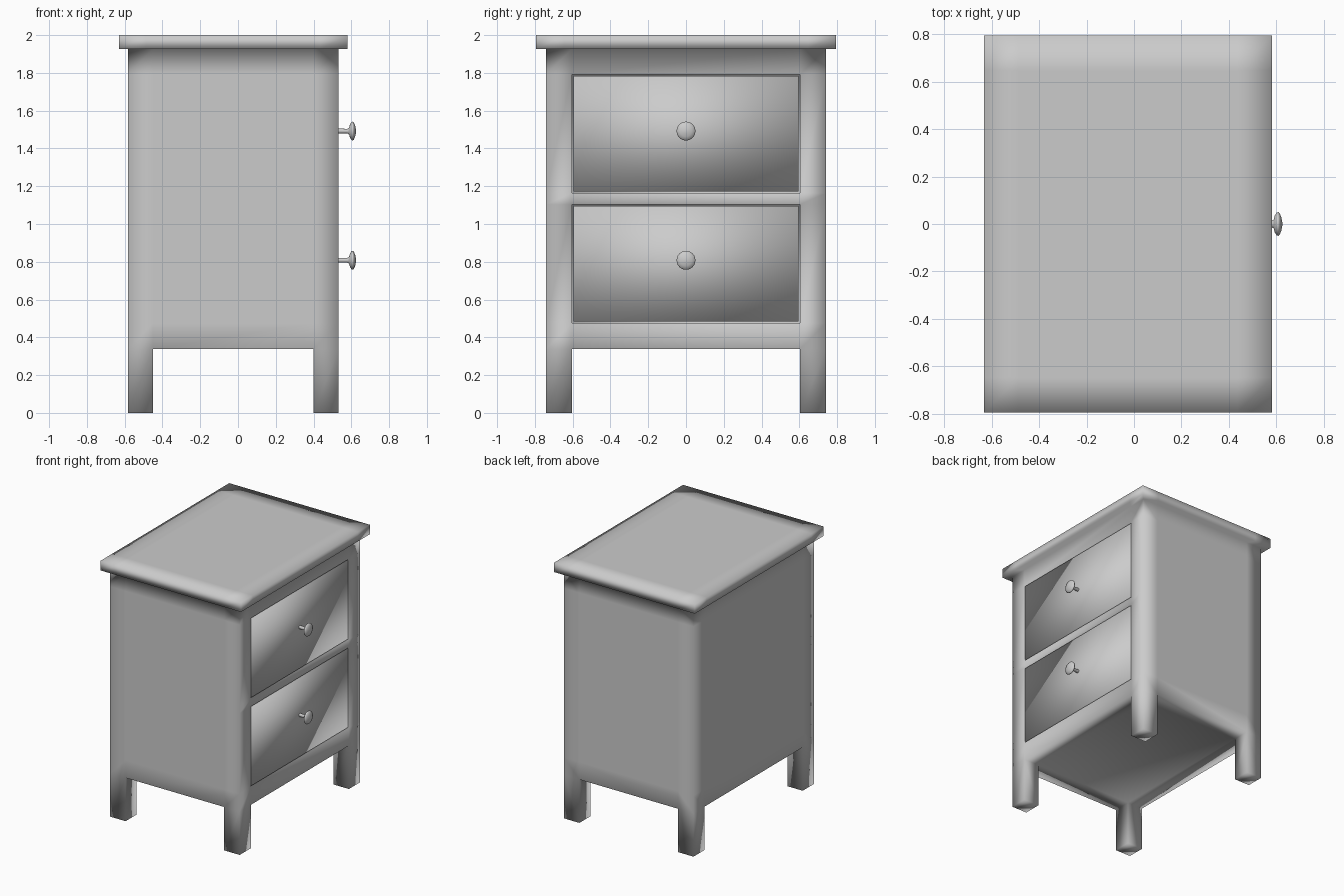
import bpy, bmesh
from math import radians
from mathutils import Matrix, Vector

if "Cube" in bpy.data.objects:
    bpy.data.objects.remove(bpy.data.objects["Cube"])

CX = -0.025  # cabinet centre in x; the knobs stick out on the +x side
XS = [CX - 0.558, CX - 0.425, CX + 0.425, CX + 0.558]
YS = [-0.741, -0.604, 0.604, 0.741]
ZS = [0, 0.338, 0.476, 1.103, 1.164, 1.792, 1.926]
TOP_Z, GAP = 2.0, 0.008
DRAWER_ROWS = (2, 4)


def finish(bm, name):
    bmesh.ops.recalc_face_normals(bm, faces=bm.faces)
    for f in bm.faces:
        f.smooth = True
    mesh = bpy.data.meshes.new(name)
    bm.to_mesh(mesh)
    bm.free()
    obj = bpy.data.objects.new(name, mesh)
    bpy.context.collection.objects.link(obj)
    return obj


def filled(i, j, k):
    """Is this grid cell solid wood?"""
    if not (0 <= i < 3 and 0 <= j < 3 and 0 <= k < 6):
        return False
    if k == 0:                                   # only the four legs
        return i != 1 and j != 1
    return not (k in DRAWER_ROWS and j == 1 and i > 0)  # drawer openings


# Cabinet body with legs: skin of the solid cells
bm = bmesh.new()
verts = {}


def vert(c):
    if c not in verts:
        verts[c] = bm.verts.new((XS[c[0]], YS[c[1]], ZS[c[2]]))
    return verts[c]


for cell in [(i, j, k) for i in range(3) for j in range(3) for k in range(6)]:
    if not filled(*cell):
        continue
    for axis in range(3):
        for side in (0, 1):
            near = list(cell)
            near[axis] += 2 * side - 1
            if filled(*near):
                continue
            a, b = [n for n in range(3) if n != axis]
            quad = []
            for da, db in ((0, 0), (1, 0), (1, 1), (0, 1)):
                c = list(cell)
                c[axis] += side
                c[a] += da
                c[b] += db
                quad.append(vert(tuple(c)))
            bm.faces.new(quad)
bmesh.ops.recalc_face_normals(bm, faces=bm.faces)


# Overhanging table top: widen the upper faces, then raise them
def extrude_top(faces):
    result = bmesh.ops.extrude_face_region(bm, geom=faces)["geom"]
    old = [f for f in faces if f.is_valid]
    if old:
        bmesh.ops.delete(bm, geom=old, context='FACES_ONLY')
    return ([g for g in result if isinstance(g, bmesh.types.BMFace)],
            [g for g in result if isinstance(g, bmesh.types.BMVert)])


top = [f for f in bm.faces if all(abs(v.co.z - ZS[-1]) < 1e-4 for v in f.verts)]
top, rim = extrude_top(top)
bmesh.ops.scale(bm, verts=rim, vec=(0.606 / 0.558, 0.793 / 0.741, 1),
                space=Matrix.Translation((-CX, 0, 0)))
top, rim = extrude_top(top)
bmesh.ops.translate(bm, verts=rim, vec=(0, 0, TOP_Z - ZS[-1]))
finish(bm, "cabinet")


# Drawers, set flush in their openings
def add_drawer(name, z0, z1):
    bm = bmesh.new()
    bmesh.ops.create_cube(bm, size=1)
    x0, x1 = XS[1] + GAP, XS[3]
    bmesh.ops.scale(bm, verts=bm.verts,
                    vec=(x1 - x0, 2 * (YS[2] - GAP), z1 - z0 - 2 * GAP))
    bmesh.ops.translate(bm, verts=bm.verts, vec=((x0 + x1) / 2, 0, (z0 + z1) / 2))
    finish(bm, name)


# Round knobs: lathe profile as (distance from drawer front, radius)
KNOB = [(-0.01, 0.013), (0.045, 0.012), (0.055, 0.018), (0.06, 0.036), (0.068, 0.048),
        (0.074, 0.05), (0.08, 0.046), (0.087, 0.03), (0.091, 0.012), (0.092, 0)]


def add_knob(name, z):
    bm = bmesh.new()
    pts = [bm.verts.new((XS[3] + d, 0, z + r)) for d, r in KNOB]
    edges = [bm.edges.new(p) for p in zip(pts, pts[1:])]
    bmesh.ops.spin(bm, geom=pts + edges, cent=(XS[3], 0, z), axis=(1, 0, 0),
                   angle=radians(360), steps=24)
    bmesh.ops.remove_doubles(bm, verts=bm.verts, dist=1e-5)
    finish(bm, name)


for label, row, knob_z in (("lower", 2, 0.808), ("upper", 4, 1.492)):
    add_drawer(label + "_drawer", ZS[row], ZS[row + 1])
    add_knob(label + "_knob", knob_z)
